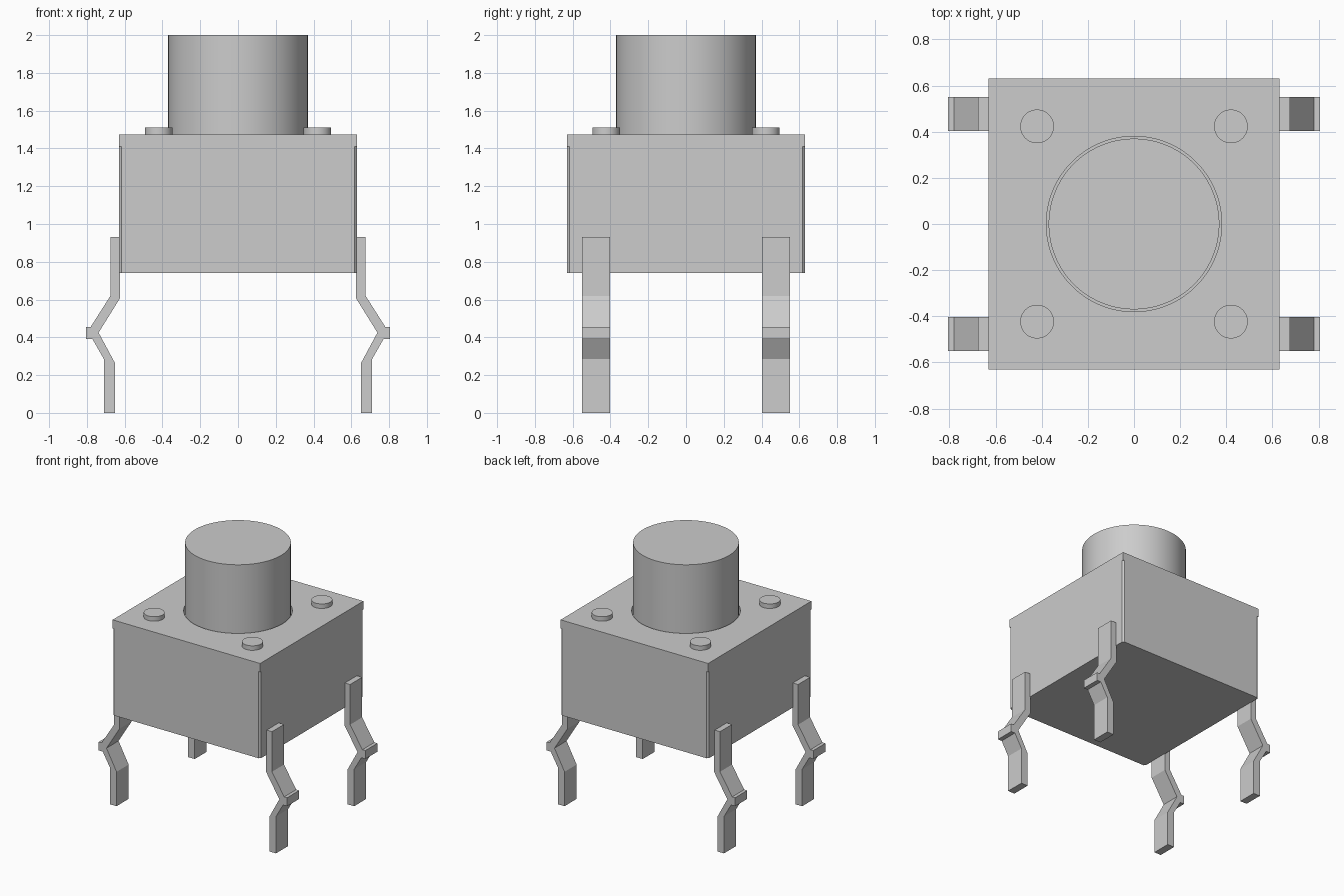
import bpy
import bmesh
from math import radians

old = bpy.data.objects.get("Cube")
if old:
    bpy.data.objects.remove(old, do_unlink=True)

GREY = (0.604, 0.604, 0.604, 1.0)
grey = bpy.data.materials.new("light grey")
grey.use_nodes = True
grey.diffuse_color = GREY
grey.node_tree.nodes["Principled BSDF"].inputs["Base Color"].default_value = GREY


def finish(name, bm, smooth=False):
    bmesh.ops.recalc_face_normals(bm, faces=bm.faces)
    mesh = bpy.data.meshes.new(name)
    bm.to_mesh(mesh)
    bm.free()
    mesh.materials.append(grey)
    obj = bpy.data.objects.new(name, mesh)
    bpy.context.collection.objects.link(obj)
    if smooth:
        bpy.ops.object.select_all(action="DESELECT")
        obj.select_set(True)
        bpy.context.view_layer.objects.active = obj
        bpy.ops.object.shade_smooth_by_angle(angle=radians(30))
    return obj


def box(name, half, z0, z1, corner=0):
    bm = bmesh.new()
    bmesh.ops.create_cube(bm, size=1)
    for v in bm.verts:
        v.co.x *= 2 * half
        v.co.y *= 2 * half
        v.co.z = z1 if v.co.z > 0 else z0
    if corner:
        upright = [e for e in bm.edges if abs(e.verts[0].co.z - e.verts[1].co.z) > 0.01]
        bmesh.ops.bevel(bm, geom=upright, offset=corner, segments=1, affect="EDGES")
    return finish(name, bm)


def cylinder(name, x, y, r, z0, z1, sides):
    bm = bmesh.new()
    bmesh.ops.create_cone(bm, cap_ends=True, segments=sides, radius1=r, radius2=r, depth=z1 - z0)
    bmesh.ops.translate(bm, verts=bm.verts, vec=(x, y, (z0 + z1) / 2))
    return finish(name, bm, smooth=True)


# Housing with trimmed corners, and a square cover with a round opening
HALF, BASE, SEAM, TOP = 0.63, 0.74, 1.41, 1.475
box("housing", HALF, BASE, SEAM, corner=0.012)
cover = box("cover", HALF, SEAM, TOP)
cutter = cylinder("opening_cutter", 0, 0, 0.38, SEAM - 0.1, TOP + 0.1, 96)
cutter.hide_render = True
cutter.hide_set(True)
cut = cover.modifiers.new("opening", "BOOLEAN")
cut.object = cutter
cut.solver = "EXACT"
bpy.context.view_layer.objects.active = cover
bpy.ops.object.modifier_apply(modifier="opening")
bpy.data.objects.remove(cutter, do_unlink=True)

# Push button
cylinder("button", 0, 0, 0.37, SEAM - 0.05, 2.0, 96)

# Kinked leg profile in x and z: outer edge down, inner edge up
LEG = [(0.675, 0.93), (0.675, 0.62), (0.78, 0.455), (0.805, 0.455), (0.805, 0.39),
       (0.77, 0.39), (0.71, 0.285), (0.71, 0), (0.652, 0), (0.652, 0.265),
       (0.738, 0.425), (0.626, 0.605), (0.626, 0.93)]


def leg(name, sx, sy):
    bm = bmesh.new()
    face = bm.faces.new([bm.verts.new((sx * x, sy * 0.403, z)) for x, z in LEG])
    grown = bmesh.ops.extrude_face_region(bm, geom=[face])["geom"]
    side = [g for g in grown if isinstance(g, bmesh.types.BMVert)]
    bmesh.ops.translate(bm, verts=side, vec=(0, sy * 0.147, 0))
    finish(name, bm)


# Corner studs and legs
for sx, left_right in ((1, "left"), (-1, "right")):
    for sy, front_back in ((-1, "front"), (1, "back")):
        place = front_back + "_" + left_right
        cylinder("stud_" + place, sx * 0.42, sy * 0.423, 0.073, TOP - 0.02, 1.51, 48)
        leg("leg_" + place, sx, sy)
